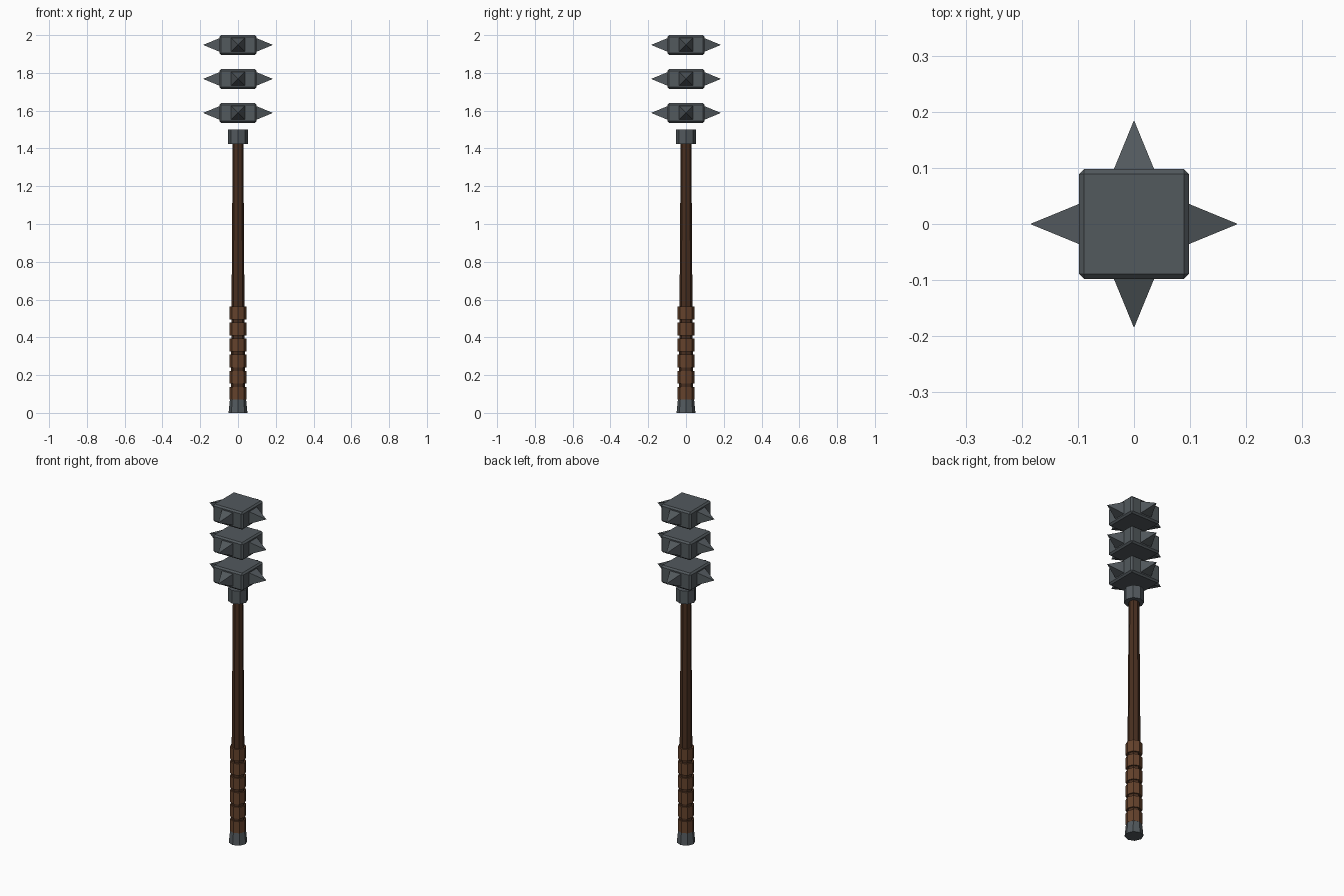
import bpy, math
from mathutils import Vector

if "Cube" in bpy.data.objects:
    bpy.data.objects.remove(bpy.data.objects["Cube"])


def material(name, color):
    m = bpy.data.materials.new(name)
    m.diffuse_color = color
    m.use_nodes = True
    m.node_tree.nodes["Principled BSDF"].inputs["Base Color"].default_value = m.diffuse_color
    return m


iron = material("dark_iron", (0.085, 0.10, 0.11, 1))
wood = material("dark_wood", (0.065, 0.028, 0.014, 1))
leather = material("brown_leather", (0.13, 0.055, 0.025, 1))


def prism(name, z0, z1, r0, r1, mat, sides=8):
    """Tapered flat-sided column between two heights."""
    bpy.ops.mesh.primitive_cone_add(vertices=sides, radius1=r0, radius2=r1, depth=z1 - z0,
                                    location=(0, 0, (z0 + z1) / 2))
    ob = bpy.context.object
    ob.name = name
    ob.data.materials.append(mat)
    return ob


# Handle: pommel, tapered shaft, collar
prism("pommel", 0, 0.07, 0.050, 0.043, iron)
prism("shaft", 0.03, 1.46, 0.038, 0.028, wood)
prism("collar", 1.423, 1.50, 0.054, 0.054, iron)

# Leather grip bands
for i in range(6):
    z = 0.529 - i * 0.085
    prism(f"grip_band_{i + 1}", z - 0.034, z + 0.034, 0.044, 0.044, leather)

# Three floating head blocks, each with four pyramid spikes
for n, z in enumerate((1.588, 1.768, 1.948), 1):
    bpy.ops.mesh.primitive_cube_add(size=1, location=(0, 0, z))
    block = bpy.context.object
    block.name = f"head_block_{n}"
    block.scale = (0.196, 0.196, 0.104)
    bpy.ops.object.transform_apply(location=False, rotation=False, scale=True)
    block.data.materials.append(iron)
    bevel = block.modifiers.new("edge_bevel", "BEVEL")
    bevel.width = 0.009
    bevel.segments = 1

    for k in range(4):
        d = Vector((math.cos(k * math.pi / 2), math.sin(k * math.pi / 2), 0))
        me = bpy.data.meshes.new("spike")
        side = Vector((-d.y, d.x, 0)) * 0.037
        up = Vector((0, 0, 0.037))
        base = d * 0.095
        verts = [base - side - up, base + side - up, base + side + up, base - side + up, d * 0.185]
        me.from_pydata(verts, [], [(3, 2, 1, 0), (0, 1, 4), (1, 2, 4), (2, 3, 4), (3, 0, 4)])
        spike = bpy.data.objects.new(f"spike_{n}_{k + 1}", me)
        spike.location.z = z
        bpy.context.collection.objects.link(spike)
        me.materials.append(iron)
